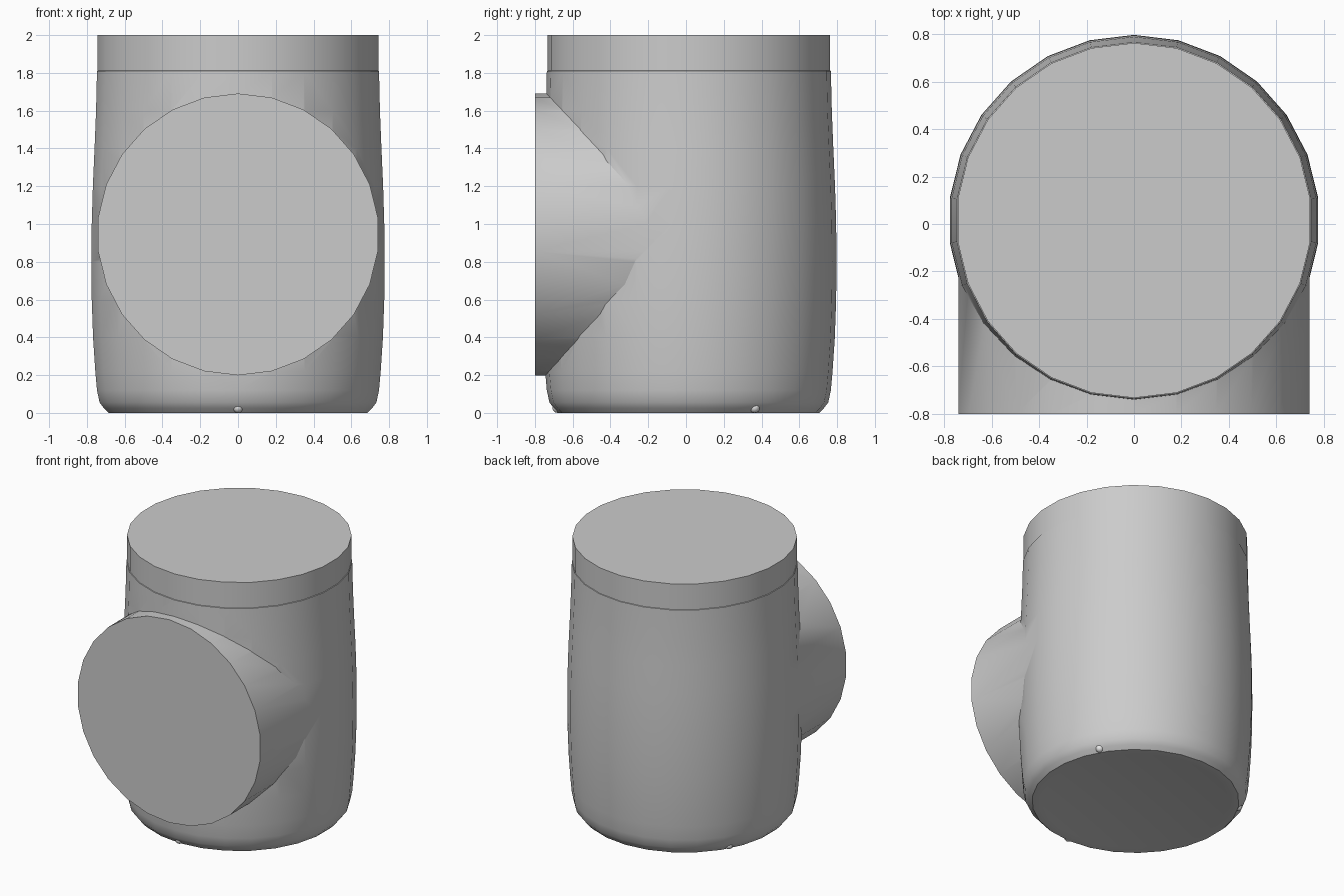
import bpy, bmesh, math
from mathutils import Matrix, Vector

cube = bpy.data.objects.get("Cube")
if cube:
    bpy.data.objects.remove(cube, do_unlink=True)

SIDES = 26
AXIS_Y = 0.015


def material(name, value):
    mat = bpy.data.materials.new(name)
    mat.use_nodes = True
    colour = (value, value, value, 1)
    mat.diffuse_color = colour
    mat.node_tree.nodes["Principled BSDF"].inputs["Base Color"].default_value = colour
    return mat


def make_object(name, bm, mat):
    bmesh.ops.recalc_face_normals(bm, faces=bm.faces)
    mesh = bpy.data.meshes.new(name)
    bm.to_mesh(mesh)
    bm.free()
    mesh.materials.append(mat)
    obj = bpy.data.objects.new(name, mesh)
    bpy.context.collection.objects.link(obj)
    return obj


def lathe(name, profile, mat, matrix):
    """Closed solid of revolution from (radius, height) pairs."""
    bm = bmesh.new()
    rings = []
    for r, z in profile:
        angles = [math.tau * i / SIDES - math.pi / 2 for i in range(SIDES)]
        rings.append([bm.verts.new((r * math.cos(a), r * math.sin(a), z)) for a in angles])
    for low, high in zip(rings, rings[1:]):
        for i in range(SIDES):
            j = (i + 1) % SIDES
            bm.faces.new((low[i], low[j], high[j], high[i]))
    bm.faces.new(rings[0][::-1])
    bm.faces.new(rings[-1])
    bmesh.ops.transform(bm, matrix=matrix, verts=bm.verts)
    return make_object(name, bm, mat)


def smooth(obj, angle):
    bpy.ops.object.select_all(action="DESELECT")
    obj.select_set(True)
    bpy.context.view_layer.objects.active = obj
    bpy.ops.object.shade_smooth_by_angle(angle=math.radians(angle))


grey = material("body grey", 0.6)
pale = material("stud pale grey", 0.85)

# Bulging body with a rounded foot and a fine step under the top collar
profile = [(0.62, 0.004), (0.64, 0), (0.69, 0), (0.715, 0.025), (0.738, 0.055),
           (0.752, 0.12), (0.761, 0.22), (0.773, 0.4), (0.78, 0.6), (0.782, 0.8),
           (0.78, 1), (0.774, 1.2), (0.765, 1.4), (0.757, 1.6), (0.752, 1.81),
           (0.748, 1.812), (0.748, 2)]
body = lathe("body", profile, grey, Matrix.Translation((0, AXIS_Y, 0)))

# Round branch joined to the front
turn = Matrix.Translation((0, 0, 0.945)) @ Matrix.Rotation(math.pi / 2, 4, "X")
branch = lathe("branch_cutter", [(0.746, -0.005), (0.746, 0.8)], grey, turn)
join = body.modifiers.new("join branch", "BOOLEAN")
join.operation = "UNION"
join.solver = "EXACT"
join.object = branch
bpy.context.view_layer.objects.active = body
bpy.ops.object.modifier_apply(modifier=join.name)
bpy.data.objects.remove(branch, do_unlink=True)
smooth(body, 30)

# Three small studs around the foot
for i in range(3):
    angle = math.tau * i / 3 - math.pi / 2
    spot = Vector((0.695 * math.cos(angle), AXIS_Y + 0.695 * math.sin(angle), 0.028))
    bm = bmesh.new()
    bmesh.ops.create_uvsphere(bm, u_segments=12, v_segments=8, radius=0.028,
                              matrix=Matrix.Translation(spot))
    smooth(make_object(f"foot_stud_{i + 1}", bm, pale), 60)
